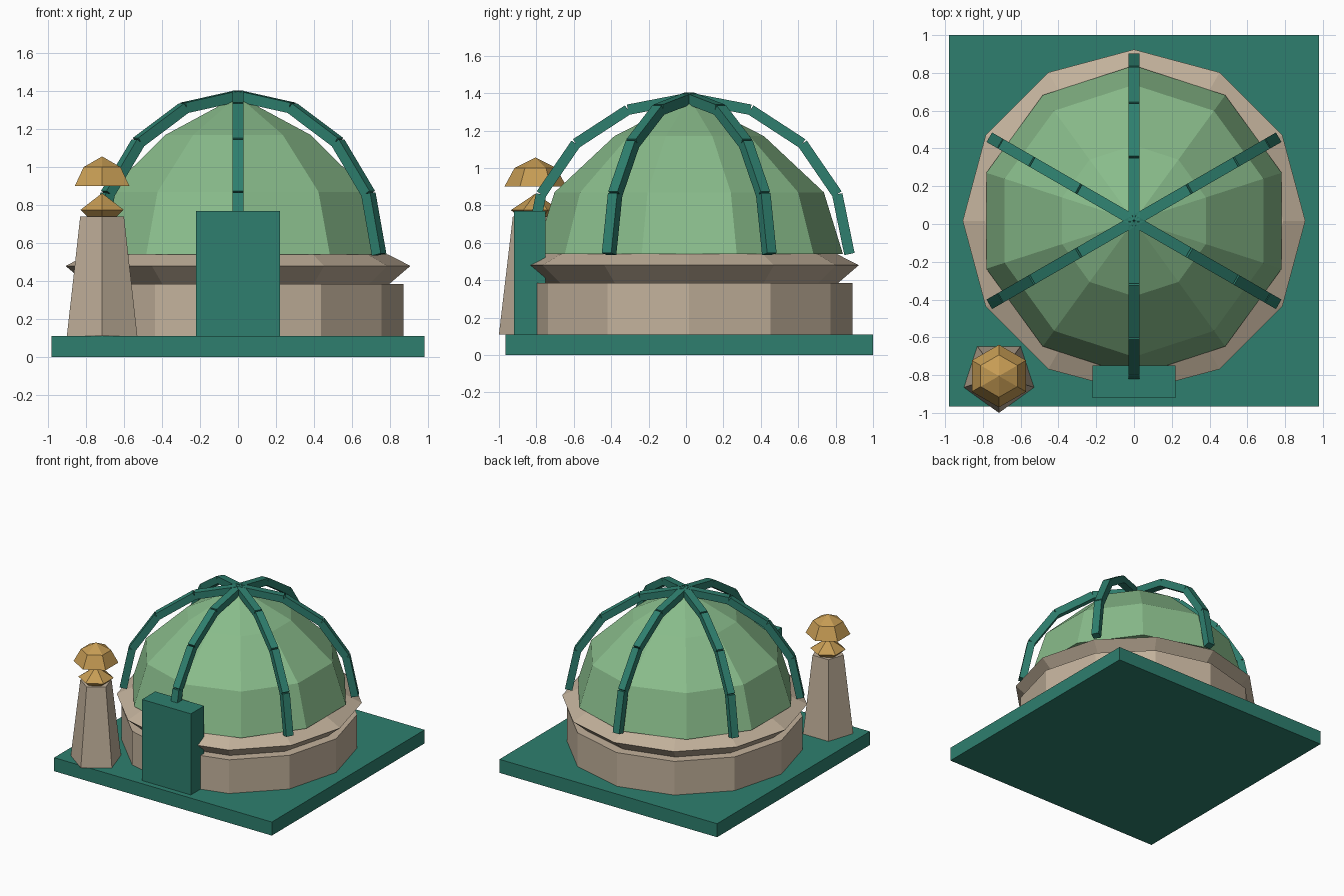
import bpy, bmesh, math
from mathutils import Vector, Matrix

if "Cube" in bpy.data.objects:
    bpy.data.objects.remove(bpy.data.objects["Cube"])

CY = 0.017                     # y of the dome axis
TOWER = (-0.715, -0.805)       # axis of the small corner tower


def material(name, r, g, b):
    m = bpy.data.materials.new(name)
    lin = [((c / 255 + 0.055) / 1.055) ** 2.4 for c in (r, g, b)]
    m.diffuse_color = (*lin, 1)
    m.use_nodes = True
    m.node_tree.nodes["Principled BSDF"].inputs["Base Color"].default_value = m.diffuse_color
    return m


teal = material("teal", 46, 127, 110)
stone = material("beige stone", 194, 177, 155)
green = material("dome green", 137, 188, 139)
gold = material("gold", 198, 156, 84)


def finish(name, bm, mat):
    bmesh.ops.recalc_face_normals(bm, faces=bm.faces)
    me = bpy.data.meshes.new(name)
    bm.to_mesh(me)
    bm.free()
    me.materials.append(mat)
    ob = bpy.data.objects.new(name, me)
    bpy.context.collection.objects.link(ob)
    return ob


def box(name, lo, hi, mat):
    bm = bmesh.new()
    lo, hi = Vector(lo), Vector(hi)
    size = hi - lo
    bmesh.ops.create_cube(bm, size=1, matrix=Matrix.Translation((lo + hi) / 2)
                          @ Matrix.Diagonal((*size, 1)))
    return finish(name, bm, mat)


def lathe(name, profile, sides, centre, mat, start=-90):
    """Faceted solid of revolution from (radius, z) pairs, closed at both ends."""
    bm = bmesh.new()
    rings = []
    for r, z in profile:
        if r == 0:
            rings.append([bm.verts.new((*centre, z))] * sides)
            continue
        ring = []
        for i in range(sides):
            a = math.radians(start) + math.tau * i / sides
            ring.append(bm.verts.new((centre[0] + r * math.cos(a),
                                      centre[1] + r * math.sin(a), z)))
        rings.append(ring)
    for a, b in zip(rings, rings[1:]):
        for i in range(sides):
            j = (i + 1) % sides
            quad = list(dict.fromkeys((a[i], a[j], b[j], b[i])))
            bm.faces.new(quad)
    for (r, z), ring in zip((profile[0], profile[-1]), (rings[0], rings[-1])):
        if r:
            bm.faces.new(ring)
    return finish(name, bm, mat)


# Ground slab and entrance block
box("base_slab", (-0.98, -0.965, 0), (0.98, 1.0, 0.11), teal)
box("entrance_block", (-0.22, -0.92, 0.11), (0.22, -0.75, 0.77), teal)

# Drum, flared ring and dome
axis = (0, CY)
lathe("drum", [(0.872, 0.11), (0.872, 0.384)], 12, axis, stone)
lathe("cornice_ring", [(0.79, 0.38), (0.907, 0.48), (0.79, 0.54)], 12, axis, stone)
lathe("dome", [(0.822, 0.54), (0.72, 0.87), (0.40, 1.17), (0, 1.375)],
      10, axis, green, start=90)

# Six arched ribs, each made of four straight bars
arc = [Vector((0.857 * math.cos(t), 0, 0.54 + 0.835 * math.sin(t)))
       for t in (math.radians(22.5 * k) for k in range(5))]
for n in range(6):
    bm = bmesh.new()
    turn = Matrix.Translation((0, CY, 0)) @ Matrix.Rotation(math.radians(30 + 60 * n), 4, 'Z')
    for a, b in zip(arc, arc[1:]):
        d = b - a
        tilt = Matrix.Rotation(math.atan2(d.x, d.z), 4, 'Y')
        bmesh.ops.create_cube(bm, size=1, matrix=turn @ Matrix.Translation((a + b) / 2)
                              @ tilt @ Matrix.Diagonal((0.056, 0.058, d.length, 1)))
    finish(f"rib_{n + 1}", bm, teal)

# Corner tower with two gold caps
lathe("tower_shaft", [(0.195, 0.11), (0.121, 0.74)], 5, TOWER, stone)
lathe("lower_finial", [(0.09, 0.74), (0.131, 0.775), (0, 0.863)], 6, TOWER, gold)
lathe("upper_cap", [(0.166, 0.90), (0.112, 1.0), (0, 1.056)], 6, TOWER, gold)
